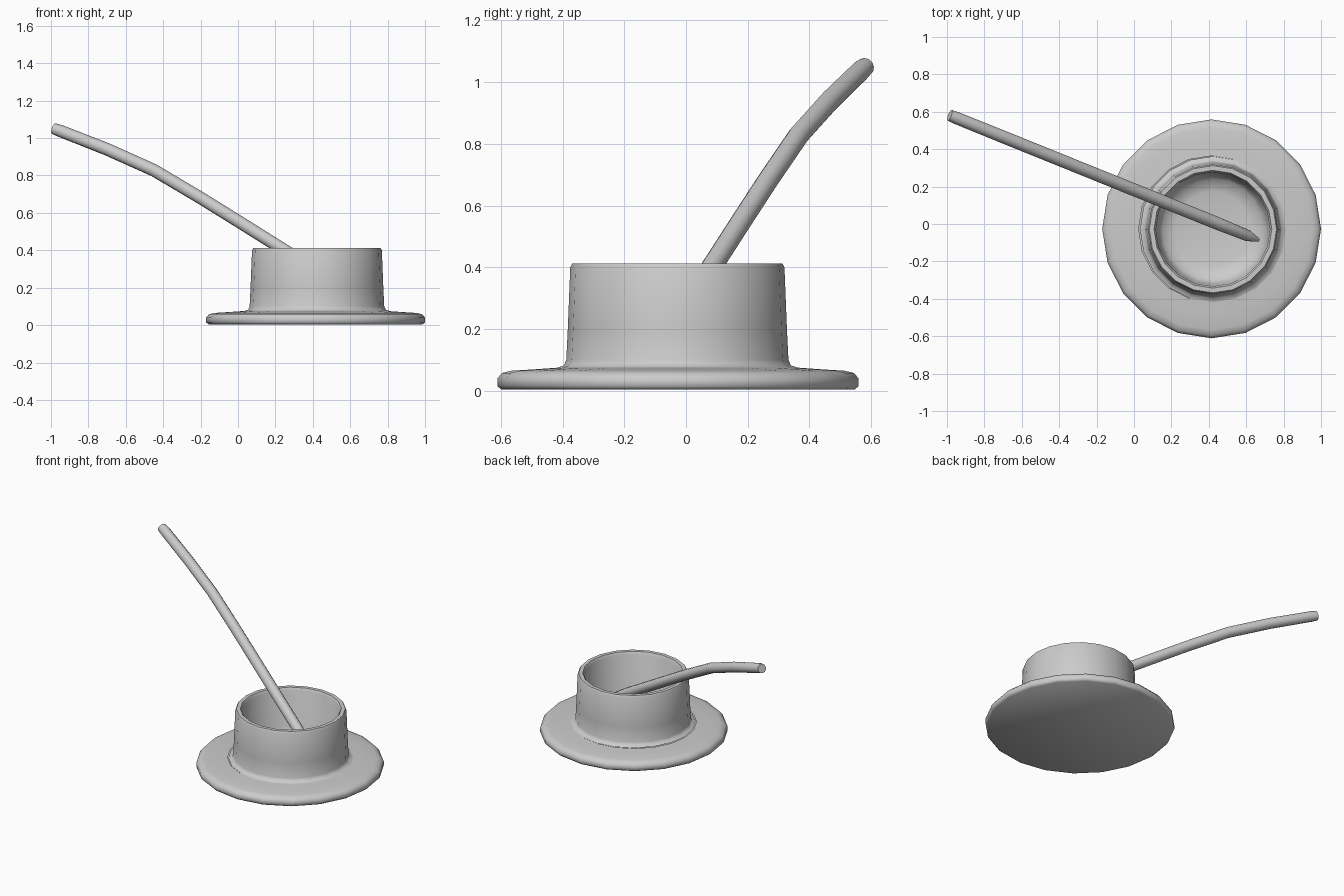
import bpy, bmesh, math
from mathutils import Vector

if "Cube" in bpy.data.objects:
    bpy.data.objects.remove(bpy.data.objects["Cube"])

CX, CY = 0.415, -0.026


def finish(name, bm, angle):
    bmesh.ops.recalc_face_normals(bm, faces=bm.faces)
    me = bpy.data.meshes.new(name)
    bm.to_mesh(me)
    bm.free()
    ob = bpy.data.objects.new(name, me)
    bpy.context.collection.objects.link(ob)
    bpy.ops.object.select_all(action='DESELECT')
    ob.select_set(True)
    bpy.context.view_layer.objects.active = ob
    bpy.ops.object.shade_smooth_by_angle(angle=math.radians(angle))
    return ob


def lathe(name, profile, cx, cy, sides, outward):
    """Spin (radius, z) points about a vertical axis."""
    bm = bmesh.new()
    rings = []
    for r, z in profile:
        if r == 0:
            rings.append([bm.verts.new((cx, cy, z))] * sides)
        else:
            rings.append([bm.verts.new((cx + r * math.cos(2 * math.pi * i / sides),
                                        cy + r * math.sin(2 * math.pi * i / sides), z))
                          for i in range(sides)])
    for a, b in zip(rings, rings[1:]):
        for i in range(sides):
            j = (i + 1) % sides
            face = list(dict.fromkeys([a[i], a[j], b[j], b[i]]))
            bm.faces.new(face)
    return finish(name, bm, outward)


# Saucer: broad thin disc with a rounded rim
lathe("saucer", [(0.39, 0.075), (0.46, 0.07), (0.54, 0.065), (0.57, 0.058),
                 (0.585, 0.04), (0.585, 0.015), (0.572, 0.004), (0.0, 0.004)],
      CX, CY, 20, 50)

# Cup: open bowl with thin walls that flare into the saucer
lathe("cup", [(0.0, 0.085), (0.2, 0.088), (0.27, 0.105), (0.295, 0.15),
              (0.305, 0.395), (0.315, 0.413), (0.34, 0.413), (0.347, 0.40),
              (0.355, 0.2), (0.36, 0.10), (0.368, 0.082), (0.39, 0.075)],
      0.422, -0.028, 20, 50)


# Stick: round bent rod leaning out of the cup, (x, z, radius) along a straight plan line
def stick(name, path, sides):
    pts = [Vector((x, 0.575 - 0.404 * (x + 0.97), z)) for x, z, r in path]
    side = Vector((0.404, 1.0, 0.0)).normalized()
    bm = bmesh.new()
    rings = []
    for k, p in enumerate(pts):
        t = (pts[min(k + 1, len(pts) - 1)] - pts[max(k - 1, 0)]).normalized()
        up = t.cross(side)
        r = path[k][2]
        rings.append([bm.verts.new(p + r * (math.cos(2 * math.pi * i / sides) * side
                                            + math.sin(2 * math.pi * i / sides) * up))
                      for i in range(sides)])
    for a, b in zip(rings, rings[1:]):
        for i in range(sides):
            j = (i + 1) % sides
            bm.faces.new([a[i], a[j], b[j], b[i]])
    bm.faces.new(rings[0])
    bm.faces.new(rings[-1])
    return finish(name, bm, 40)


stick("stick", [(-0.985, 1.05, 0.03), (-0.95, 1.038, 0.033), (-0.7, 0.94, 0.034),
                (-0.45, 0.828, 0.034), (-0.2, 0.68, 0.034), (0.0, 0.556, 0.034),
                (0.225, 0.415, 0.034), (0.45, 0.275, 0.034), (0.61, 0.17, 0.03),
                (0.665, 0.13, 0.01)], 12)
